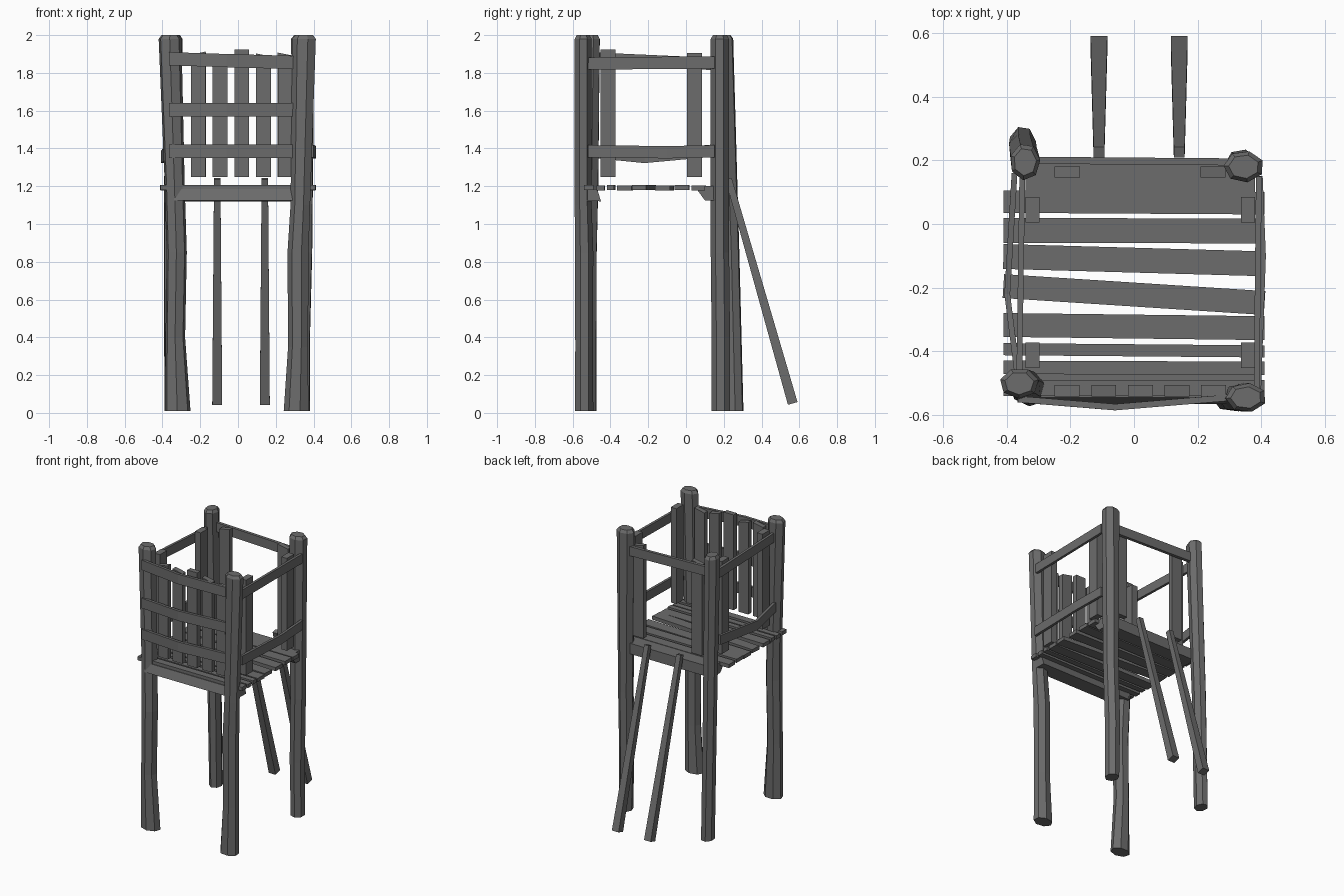
import bpy, bmesh, math
from mathutils import Vector

cube = bpy.data.objects.get("Cube")
if cube:
    bpy.data.objects.remove(cube, do_unlink=True)

wood = bpy.data.materials.new("weathered grey wood")
wood.use_nodes = True
colour = (0.15, 0.15, 0.15, 1)
wood.diffuse_color = colour
wood.node_tree.nodes["Principled BSDF"].inputs["Base Color"].default_value = colour


def loft(name, rings):
    """Skin a list of equal vertex rings and close both ends."""
    bm = bmesh.new()
    loops = [[bm.verts.new(p) for p in ring] for ring in rings]
    n = len(loops[0])
    for a, b in zip(loops, loops[1:]):
        for i in range(n):
            j = (i + 1) % n
            bm.faces.new((a[i], a[j], b[j], b[i]))
    bm.faces.new(loops[0][::-1])
    bm.faces.new(loops[-1])
    bmesh.ops.recalc_face_normals(bm, faces=bm.faces)
    mesh = bpy.data.meshes.new(name)
    bm.to_mesh(mesh)
    bm.free()
    mesh.materials.append(wood)
    obj = bpy.data.objects.new(name, mesh)
    bpy.context.collection.objects.link(obj)


def post(name, stations, turn):
    """Rough seven-sided trunk through (x, y, z, radius x, radius y)."""
    x, y, z, rx, ry = stations[-1]
    stations = stations[:-1] + [(x, y, z - 0.02, rx, ry), (x, y, z, rx * 0.75, ry * 0.75)]
    rings = []
    for x, y, z, rx, ry in stations:
        angles = [turn + math.tau * i / 7 for i in range(7)]
        rings.append([(x + rx * math.cos(a), y + ry * math.sin(a), z) for a in angles])
    loft(name, rings)


def beam(name, path, thick, height, up=(0, 0, 1), taper=1.0):
    """Rectangular board swept along a path."""
    pts = [Vector(p) for p in path]
    run = (pts[-1] - pts[0]).normalized()
    side = run.cross(Vector(up)).normalized()
    rise = side.cross(run)
    rings = []
    for i, p in enumerate(pts):
        s = 1 + (taper - 1) * i / (len(pts) - 1)
        u, v = side * thick * s / 2, rise * height * s / 2
        rings.append([p - u - v, p + u - v, p + u + v, p - u + v])
    loft(name, rings)


def slat(name, x, y, top, wx, wy, tilt=0.0):
    """Upright board with a slightly slanted top."""
    corners = [(-1, -1), (1, -1), (1, 1), (-1, 1)]
    low = [(x + a * wx / 2, y + b * wy / 2, 1.25) for a, b in corners]
    high = [(x + a * wx / 2, y + b * wy / 2, top + a * tilt) for a, b in corners]
    loft(name, [low, high])


# Four crooked posts
post("front_right_post", [(-0.32, -0.52, 0.01, 0.07, 0.05), (-0.332, -0.52, 0.4, 0.053, 0.05),
     (-0.325, -0.52, 0.85, 0.055, 0.052), (-0.335, -0.51, 1.2, 0.054, 0.05),
     (-0.36, -0.5, 2.0, 0.062, 0.048)], 0.2)
post("front_left_post", [(0.31, -0.54, 0.01, 0.068, 0.05), (0.32, -0.54, 0.35, 0.055, 0.048),
     (0.32, -0.54, 0.85, 0.058, 0.05), (0.332, -0.545, 1.1, 0.054, 0.046),
     (0.352, -0.545, 2.0, 0.065, 0.046)], 0.5)
post("back_right_post", [(-0.35, 0.255, 0.01, 0.042, 0.052), (-0.35, 0.235, 0.85, 0.045, 0.05),
     (-0.342, 0.195, 2.0, 0.048, 0.058)], 0.1)
post("back_left_post", [(0.34, 0.185, 0.01, 0.045, 0.05), (0.335, 0.185, 0.4, 0.05, 0.05),
     (0.345, 0.18, 0.85, 0.052, 0.05), (0.345, 0.18, 2.0, 0.064, 0.05)], 0.4)

# Platform planks: left and right end centres, width
floor = [(0.07, 0.065, 0.07), (-0.02, -0.022, 0.078), (-0.102, -0.125, 0.078),
         (-0.195, -0.248, 0.075), (-0.317, -0.327, 0.075), (-0.393, -0.4, 0.038),
         (-0.45, -0.453, 0.042), (-0.515, -0.515, 0.05)]
for i, (ya, yb, w) in enumerate(floor):
    z = 1.19 + 0.004 * (i % 2)
    beam(f"floor_plank_{i + 1}", [(-0.41, ya, z), (0.41, yb, z)], w, 0.026)

# Support beams under the platform
loft("back_beam", [[(x, 0.045, 1.2), (x, 0.2, 1.2), (x, 0.2, 1.125), (x, 0.1, 1.125)]
                   for x in (-0.34, 0.38)])
loft("front_beam", [[(x, -0.545, 1.185), (x, -0.565, 1.125), (x, -0.45, 1.12), (x, -0.47, 1.185)]
                    for x in (-0.34, 0.38)])

# Front rails, bowed outwards
for i, (za, zb) in enumerate([(1.875, 1.855), (1.605, 1.605), (1.385, 1.385)]):
    beam(f"front_rail_{i + 1}", [(-0.365, -0.55, za), (-0.06, -0.575, (za + zb) / 2),
         (0.3, -0.545, zb)], 0.02, 0.07)

# Front slats
for i, top in enumerate([1.905, 1.895, 1.925, 1.895, 1.885]):
    slat(f"front_slat_{i + 1}", -0.21 + 0.115 * i, -0.524, top, 0.078, 0.036,
         0.0 if i == 2 else 0.008 * (-1) ** i)

# Side and back slats
for side, x in (("right", -0.318), ("left", 0.358)):
    for end, y, top in (("front", -0.412, 1.925), ("back", 0.045, 1.905)):
        slat(f"{side}_{end}_slat", x, y, top, 0.044, 0.08)
slat("back_right_slat", -0.21, 0.163, 1.9, 0.08, 0.034, 0.008)
slat("back_left_slat", 0.248, 0.163, 1.9, 0.08, 0.034, -0.008)

# Side and back rails
beam("left_upper_rail", [(0.385, -0.52, 1.85), (0.392, 0.15, 1.855)], 0.018, 0.065)
beam("left_lower_rail", [(0.39, -0.52, 1.385), (0.405, -0.1, 1.38), (0.395, 0.15, 1.385)], 0.018, 0.065)
beam("right_upper_rail", [(-0.36, -0.47, 1.875), (-0.35, 0.2, 1.845)], 0.018, 0.065)
beam("right_lower_rail", [(-0.36, -0.52, 1.385), (-0.398, -0.22, 1.355), (-0.375, 0.16, 1.39)], 0.018, 0.065)
beam("back_upper_rail", [(-0.32, 0.2, 1.875), (0.32, 0.195, 1.855)], 0.022, 0.065)

# Leaning ladder poles at the back
for name, x in (("right", -0.11), ("left", 0.142)):
    beam(f"{name}_ladder_pole", [(x, 0.225, 1.24), (x, 0.565, 0.05)], 0.034, 0.034,
         up=(0, 1, 0), taper=1.55)
